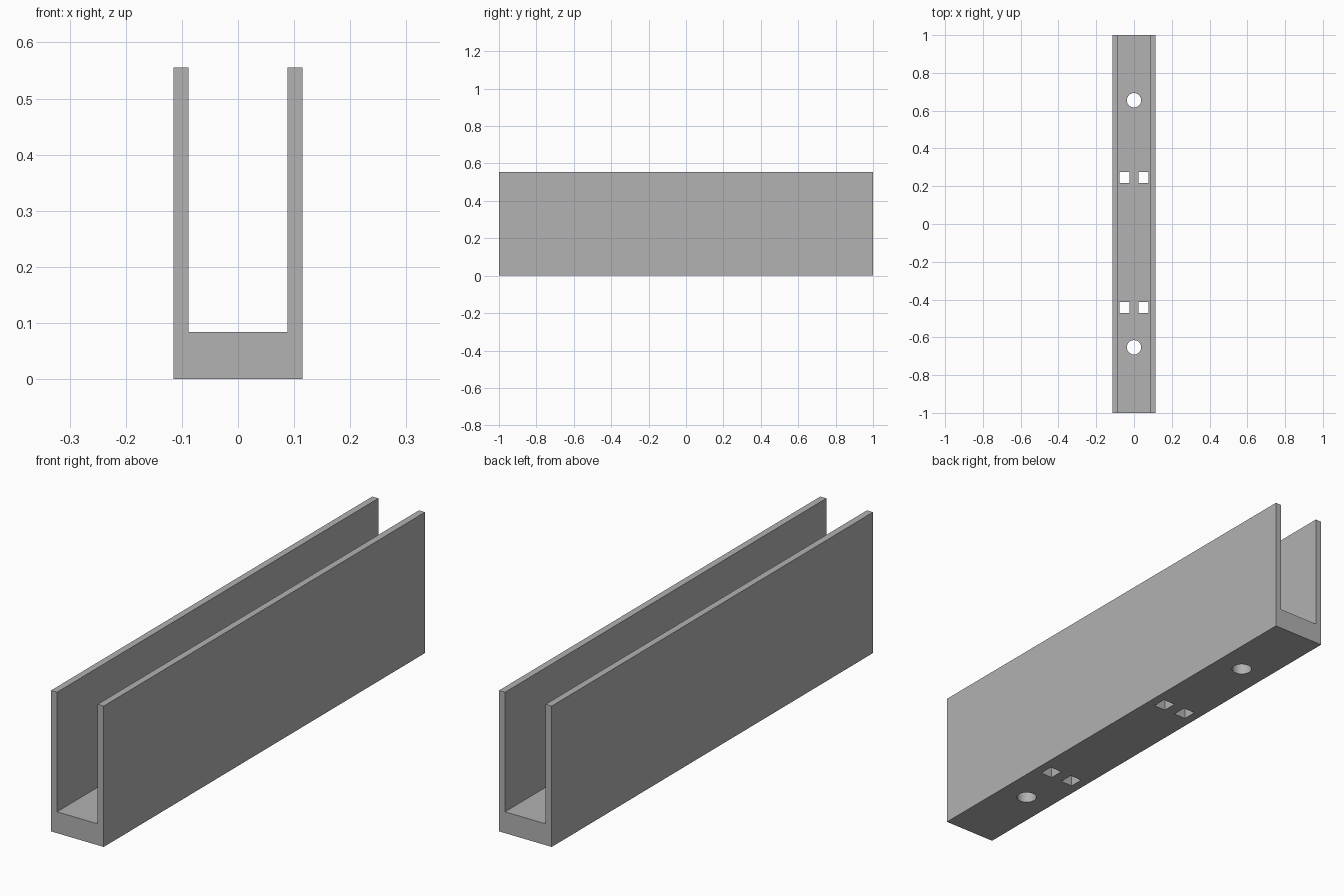
import bpy
import bmesh
import math
from mathutils import Matrix

cube = bpy.data.objects.get("Cube")
if cube:
    bpy.data.objects.remove(cube, do_unlink=True)

HALF_W, INNER, FLOOR, HEIGHT = 0.115, 0.0885, 0.084, 0.555

grey = bpy.data.materials.new("mid_grey")
grey.use_nodes = True
colour = (0.445, 0.445, 0.445, 1)
grey.diffuse_color = colour
grey.node_tree.nodes["Principled BSDF"].inputs["Base Color"].default_value = colour


def make_object(name, bm):
    bmesh.ops.recalc_face_normals(bm, faces=bm.faces)
    mesh = bpy.data.meshes.new(name)
    bm.to_mesh(mesh)
    bm.free()
    mesh.materials.append(grey)
    obj = bpy.data.objects.new(name, mesh)
    bpy.context.collection.objects.link(obj)
    return obj


# U-shaped channel: half profile mirrored, then extruded along y
half = [(HALF_W, 0), (HALF_W, HEIGHT), (INNER, HEIGHT), (INNER, FLOOR)]
profile = half + [(-x, z) for x, z in reversed(half)]
bm = bmesh.new()
face = bm.faces.new([bm.verts.new((x, -1, z)) for x, z in profile])
ext = bmesh.ops.extrude_face_region(bm, geom=[face])
verts = [v for v in ext["geom"] if isinstance(v, bmesh.types.BMVert)]
bmesh.ops.translate(bm, verts=verts, vec=(0, 2, 0))
channel = make_object("channel", bm)

# Cutters through the floor: round screw holes and pairs of square slots
bm = bmesh.new()
for y in (0.655, -0.653):
    bmesh.ops.create_cone(bm, cap_ends=True, segments=48, radius1=0.038,
                          radius2=0.038, depth=0.3,
                          matrix=Matrix.Translation((0, y, FLOOR / 2)))
for y in (0.246, -0.442):
    for x in (-0.051, 0.051):
        bmesh.ops.create_cube(bm, size=1, matrix=Matrix.Translation((x, y, FLOOR / 2))
                              @ Matrix.Diagonal((0.053, 0.058, 0.3, 1)))
cutter = make_object("hole_cutter", bm)
cutter.hide_render = True

# Cut the holes and keep the result as plain mesh
cut = channel.modifiers.new("holes", "BOOLEAN")
cut.operation = "DIFFERENCE"
cut.solver = "EXACT"
cut.object = cutter
bpy.ops.object.select_all(action="DESELECT")
bpy.context.view_layer.objects.active = channel
channel.select_set(True)
bpy.ops.object.modifier_apply(modifier=cut.name)
bpy.data.objects.remove(cutter, do_unlink=True)
bpy.ops.object.shade_smooth_by_angle(angle=math.radians(30))
